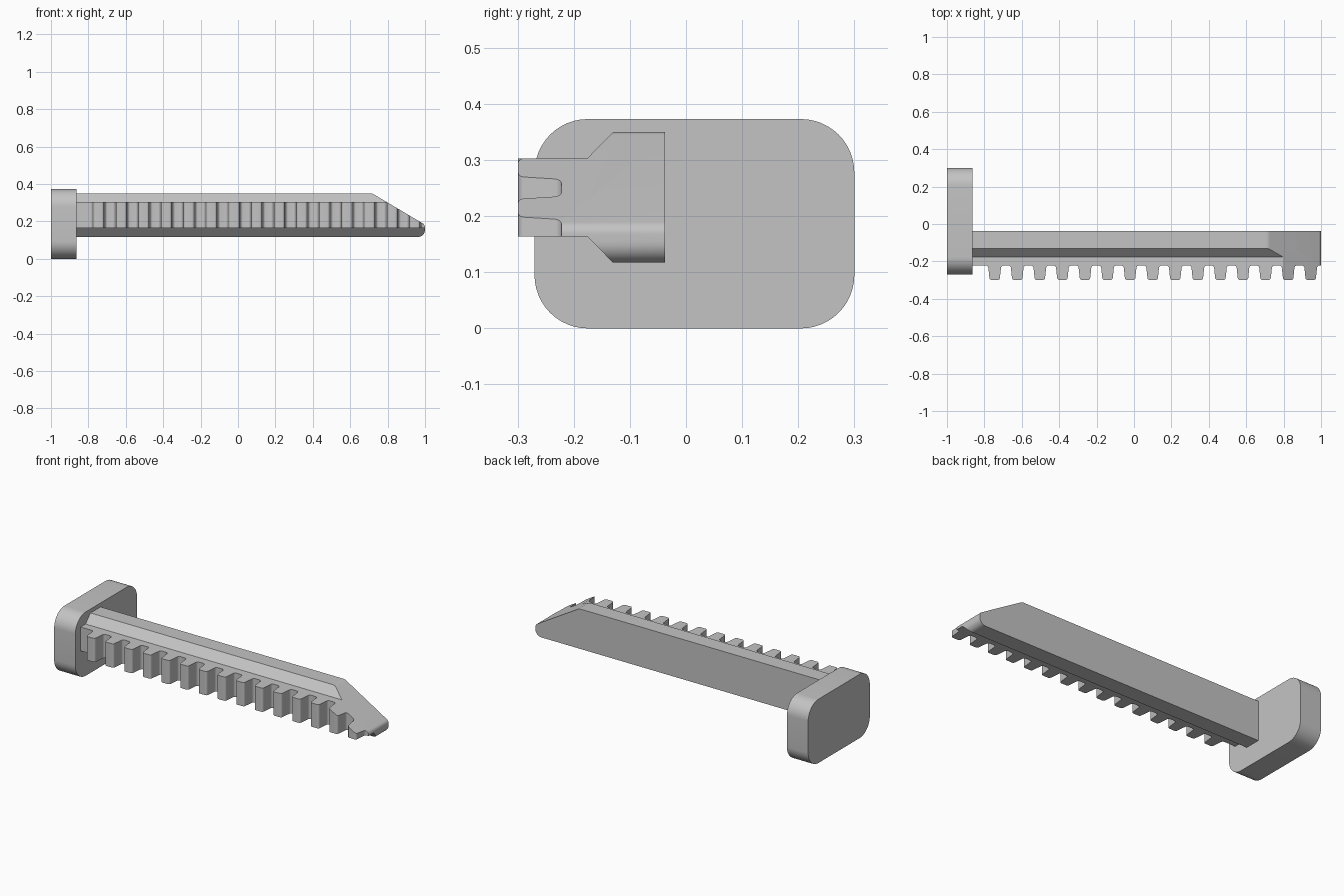
import bpy
import bmesh
import math
from mathutils import Vector

if "Cube" in bpy.data.objects:
    bpy.data.objects.remove(bpy.data.objects["Cube"])

grey = bpy.data.materials.new("plain grey")
grey.use_nodes = True
colour = (0.55, 0.55, 0.55, 1)
grey.diffuse_color = colour
grey.node_tree.nodes["Principled BSDF"].inputs["Base Color"].default_value = colour


def rounded(corners, steps=6):
    """Outline from (u, v, radius) corners, each replaced by an arc."""
    outline = []
    count = len(corners)
    for i, (u, v, radius) in enumerate(corners):
        p = Vector((u, v))
        if radius == 0:
            outline.append(p)
            continue
        before = (Vector(corners[i - 1][:2]) - p).normalized()
        after = (Vector(corners[(i + 1) % count][:2]) - p).normalized()
        half = before.angle(after) / 2
        reach = radius / math.tan(half)
        centre = p + (before + after).normalized() * radius / math.sin(half)
        start = math.atan2(*reversed(p + before * reach - centre))
        end = math.atan2(*reversed(p + after * reach - centre))
        sweep = (end - start + math.pi) % math.tau - math.pi
        for k in range(steps + 1):
            a = start + sweep * k / steps
            outline.append(centre + radius * Vector((math.cos(a), math.sin(a))))
    return outline


def prism(name, outline, axis, low, high):
    """Extrude a 2D outline along axis 0 (x), 1 (y) or 2 (z)."""
    bm = bmesh.new()

    def place(p, w):
        co = [p[0], p[1]]
        co.insert(axis, w)
        return bm.verts.new(co)

    face = bm.faces.new([place(p, low) for p in outline])
    top = bmesh.ops.extrude_face_region(bm, geom=[face])
    shift = Vector((0, 0, 0))
    shift[axis] = high - low
    bmesh.ops.translate(bm, vec=shift,
                        verts=[g for g in top["geom"] if isinstance(g, bmesh.types.BMVert)])
    bmesh.ops.recalc_face_normals(bm, faces=bm.faces[:])
    mesh = bpy.data.meshes.new(name)
    bm.to_mesh(mesh)
    bm.free()
    mesh.materials.append(grey)
    obj = bpy.data.objects.new(name, mesh)
    bpy.context.collection.objects.link(obj)
    return obj


def smooth(obj):
    bpy.ops.object.select_all(action="DESELECT")
    obj.select_set(True)
    bpy.context.view_layer.objects.active = obj
    bpy.ops.object.shade_smooth_by_angle(angle=math.radians(30))


# Rounded end plate
R = 0.095
head = prism("end_plate", rounded([(-0.27, 0, R), (0.3, 0, R), (0.3, 0.373, R), (-0.27, 0.373, R)], 12),
             0, -1, -0.863)
smooth(head)

# Rack outline seen from above: straight back, fifteen rounded teeth in front
BACK, ROOT, TIP, START = -0.037, -0.222, -0.299, -0.88
rack = [(1.05, BACK, 0), (START, BACK, 0), (START, ROOT, 0)]
for i in range(15):
    x = -0.745 + i * 0.1207
    rack += [(x - 0.035, ROOT, 0.014), (x - 0.027, TIP, 0.012),
             (x + 0.027, TIP, 0.012), (x + 0.035, ROOT, 0.014)]
rack.append((1.05, ROOT, 0))
bar = prism("toothed_bar", rounded(rack), 2, 0.05, 0.42)

# Cross-section: wide back, chamfers, narrow toothed front
section = prism("section_cutter", [(0 + y, z) for y, z in (
    (BACK, 0.117), (-0.13, 0.117), (-0.176, 0.164), (-0.32, 0.164),
    (-0.32, 0.303), (-0.176, 0.303), (-0.13, 0.35), (BACK, 0.35))], 0, -0.95, 1.1)

# Side outline: sloping nose with a rounded end
nose = prism("nose_cutter", rounded([
    (-0.95, 0.117, 0), (1.0, 0.117, 0.038), (1.0, 0.182, 0.025),
    (0.717, 0.35, 0.04), (-0.95, 0.35, 0)], 8), 1, -0.4, 0.1)

# Keep only what all three outlines share
for cutter in (section, nose):
    cutter.hide_render = True
    mod = bar.modifiers.new(cutter.name, "BOOLEAN")
    mod.operation = "INTERSECT"
    mod.solver = "EXACT"
    mod.object = cutter
bpy.context.view_layer.update()
shape = bpy.data.meshes.new_from_object(bar.evaluated_get(bpy.context.evaluated_depsgraph_get()))
bar.modifiers.clear()
bar.data = shape
for cutter in (section, nose):
    bpy.data.objects.remove(cutter)
smooth(bar)
